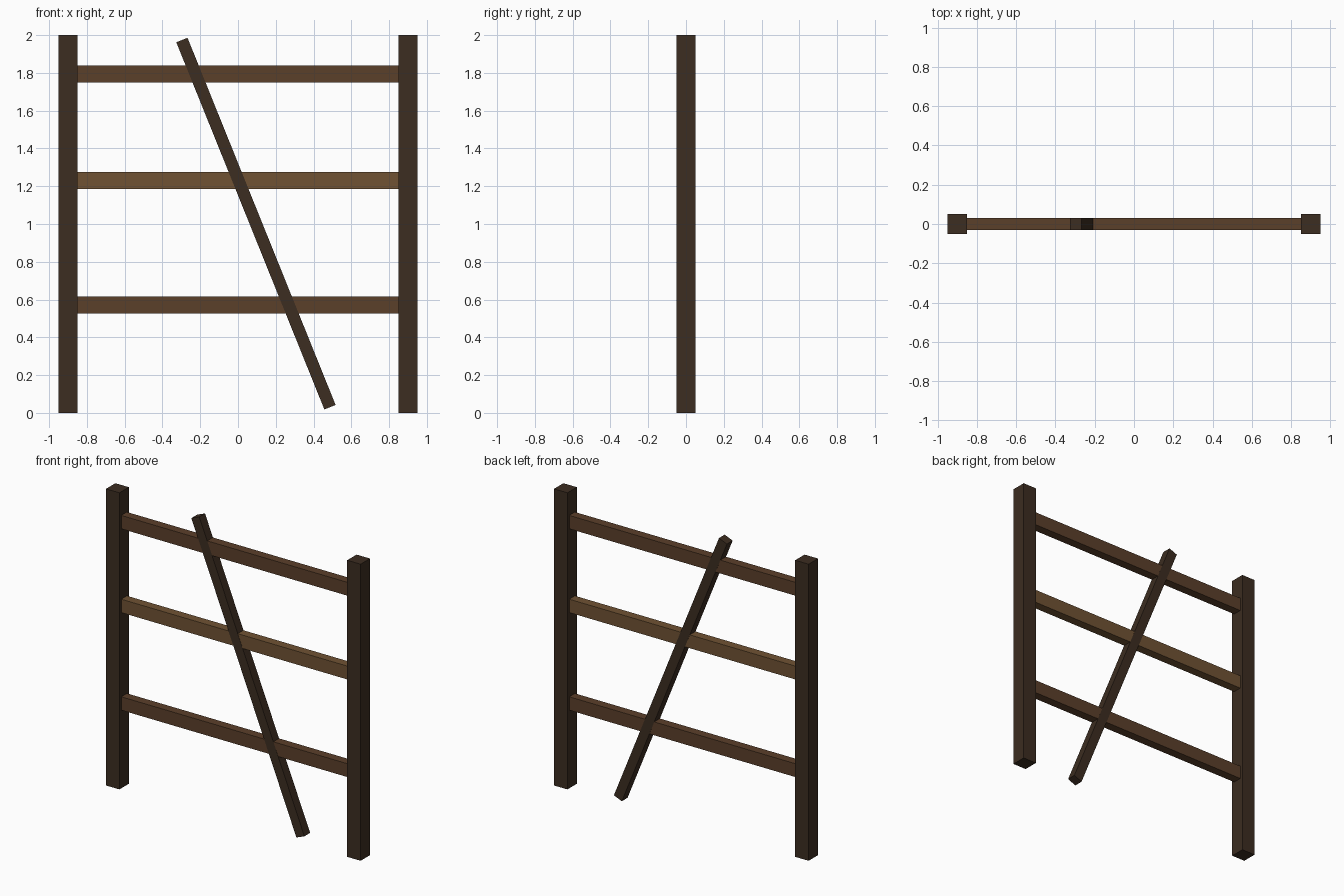
import bpy
from math import atan2, hypot

if "Cube" in bpy.data.objects:
    bpy.data.objects.remove(bpy.data.objects["Cube"])


def material(name, rgb):
    m = bpy.data.materials.new(name)
    m.diffuse_color = (*rgb, 1)
    m.use_nodes = True
    m.node_tree.nodes["Principled BSDF"].inputs["Base Color"].default_value = m.diffuse_color
    return m


def beam(name, size, loc, mat, tilt=0):
    bpy.ops.mesh.primitive_cube_add(size=1, location=loc)
    ob = bpy.context.object
    ob.name = name
    ob.scale = size
    ob.rotation_euler.y = tilt
    ob.data.materials.append(mat)
    return ob


post_wood = material("post_wood", (0.045, 0.026, 0.015))
rail_wood = material("rail_wood", (0.105, 0.05, 0.023))
light_wood = material("light_rail_wood", (0.16, 0.085, 0.033))

# Upright posts
for side, x in (("left", -0.9), ("right", 0.9)):
    beam(side + "_post", (0.1, 0.1, 2), (x, 0, 1), post_wood)

# Horizontal rails between the posts
for name, z, mat in (("bottom", 0.572, rail_wood),
                     ("middle", 1.23, light_wood),
                     ("top", 1.795, rail_wood)):
    beam(name + "_rail", (1.71, 0.06, 0.09), (0, 0, z), mat)

# Leaning diagonal brace, a hair proud of the rails
x0, z0, x1, z1 = 0.487, 0.03, -0.297, 1.974
beam("diagonal_brace", (0.064, 0.061, hypot(x1 - x0, z1 - z0)),
     ((x0 + x1) / 2, 0, (z0 + z1) / 2), post_wood, atan2(x1 - x0, z1 - z0))
